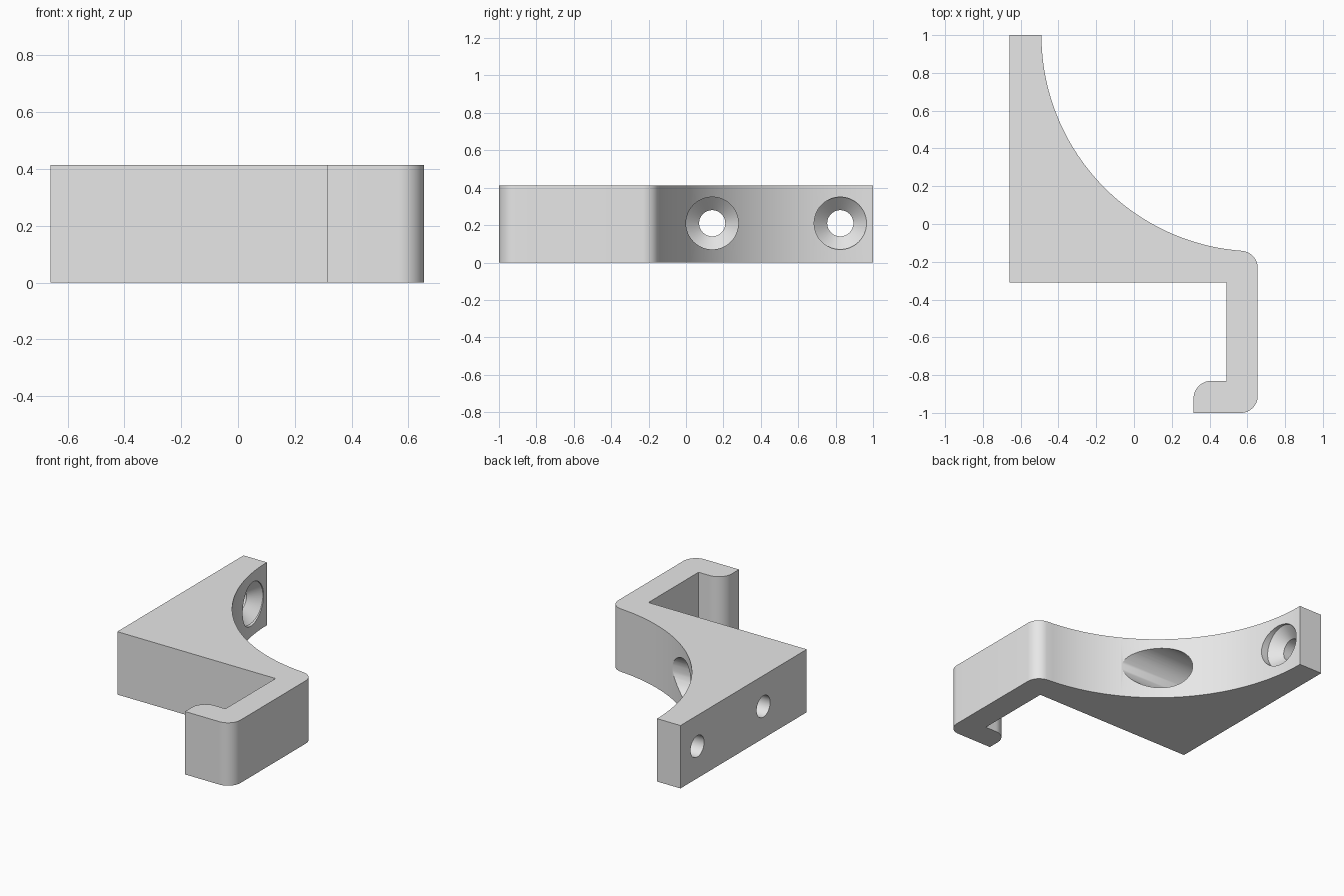
import bpy, bmesh, math
from mathutils import Vector

if "Cube" in bpy.data.objects:
    bpy.data.objects.remove(bpy.data.objects["Cube"])

HEIGHT = 0.413
grey = bpy.data.materials.new("plain grey")
grey.diffuse_color = (0.8, 0.8, 0.8, 1)
grey.use_nodes = True
grey.node_tree.nodes["Principled BSDF"].inputs["Base Color"].default_value = grey.diffuse_color


def arc(cx, cy, r, a0, a1, n):
    """Points on an arc, angles in degrees."""
    angles = [math.radians(a0 + (a1 - a0) * i / n) for i in range(n + 1)]
    return [(cx + r * math.cos(a), cy + r * math.sin(a)) for a in angles]


def make_object(name, bm):
    bmesh.ops.recalc_face_normals(bm, faces=bm.faces)
    mesh = bpy.data.meshes.new(name)
    bm.to_mesh(mesh)
    bm.free()
    mesh.materials.append(grey)
    obj = bpy.data.objects.new(name, mesh)
    bpy.context.collection.objects.link(obj)
    return obj


def screw_cutter(name, y, z, n=48):
    """Stepped round cutter along x: shank hole, countersink, head clearance."""
    profile = [(-0.8, 0.07), (-0.565, 0.07), (-0.495, 0.14), (0.8, 0.14)]
    bm = bmesh.new()
    rings = [[bm.verts.new((x, y + r * math.cos(2 * math.pi * i / n),
                            z + r * math.sin(2 * math.pi * i / n)))
              for i in range(n)] for x, r in profile]
    for a, b in zip(rings, rings[1:]):
        for i in range(n):
            j = (i + 1) % n
            bm.faces.new((a[i], a[j], b[j], b[i]))
    bm.faces.new(rings[0])
    bm.faces.new(rings[-1])
    obj = make_object(name, bm)
    obj.hide_render = True
    return obj


# Bracket outline: wall plate, concave brace, arm and hooked lip
outline = [(-0.66, 1.0), (-0.66, -0.31), (0.49, -0.31), (0.49, -0.83)]
outline += arc(0.41, -0.925, 0.095, 90, 180, 12)
outline += [(0.315, -1.0)]
outline += arc(0.565, -0.91, 0.09, -90, 0, 12)
outline += arc(0.565, -0.232, 0.09, 0, 88, 12)
outline += arc(0.655, 1.0, 1.145, 265.5, 180, 56)

bm = bmesh.new()
base = bm.faces.new([bm.verts.new((x, y, 0)) for x, y in outline])
top = bmesh.ops.extrude_face_region(bm, geom=[base])["geom"]
bmesh.ops.translate(bm, vec=Vector((0, 0, HEIGHT)),
                    verts=[v for v in top if isinstance(v, bmesh.types.BMVert)])
bracket = make_object("hook_bracket", bm)

# Two countersunk screw holes
bpy.context.view_layer.objects.active = bracket
bracket.select_set(True)
for name, y in (("lower_screw_cutter", 0.14), ("upper_screw_cutter", 0.825)):
    cutter = screw_cutter(name, y, 0.21)
    mod = bracket.modifiers.new(name, 'BOOLEAN')
    mod.operation = 'DIFFERENCE'
    mod.solver = 'EXACT'
    mod.object = cutter
    bpy.ops.object.modifier_apply(modifier=mod.name)
    bpy.data.objects.remove(cutter)

bpy.ops.object.shade_smooth_by_angle(angle=math.radians(30))
